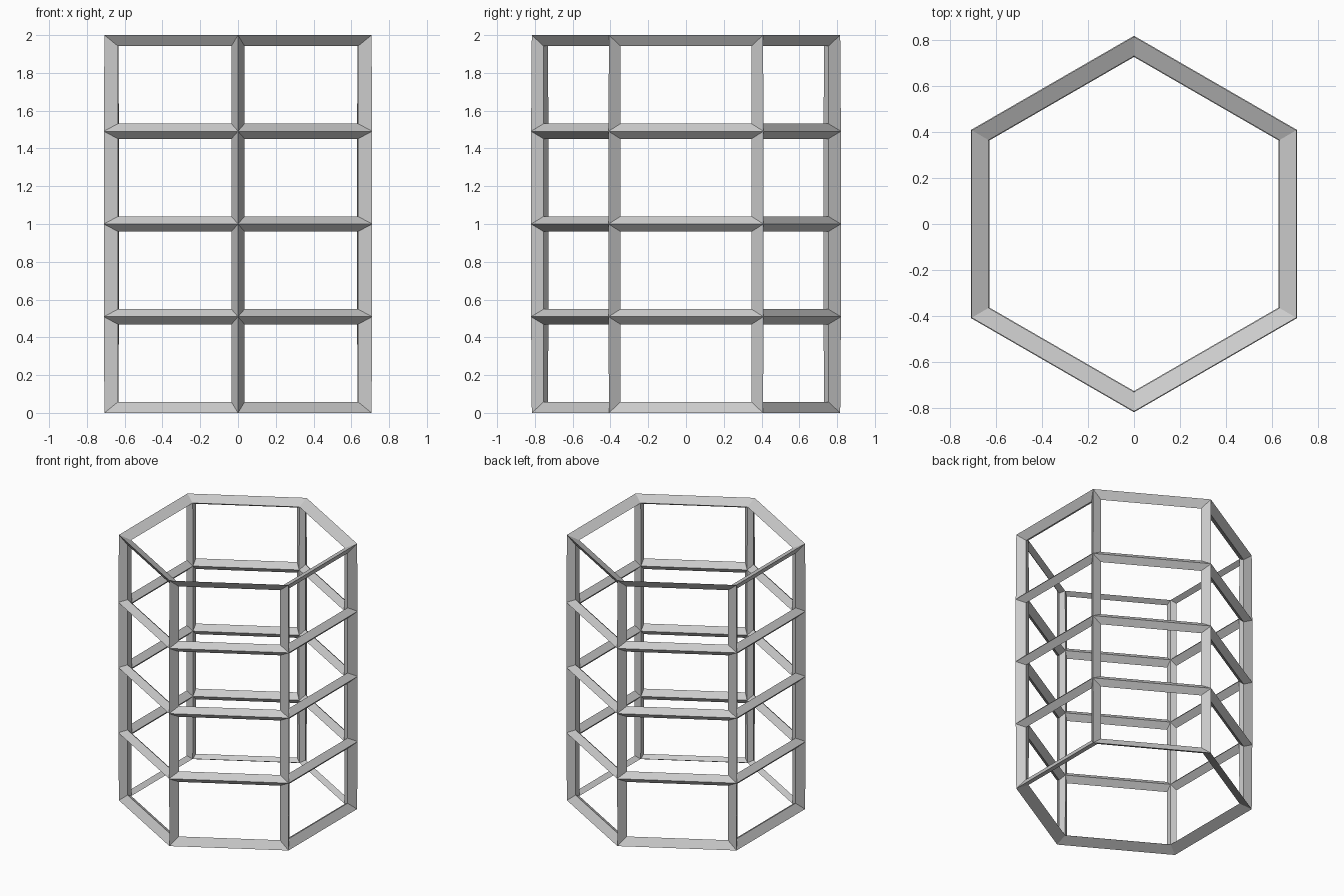
import bpy, bmesh
from math import sin, cos, pi
from mathutils import Vector

if "Cube" in bpy.data.objects:
    bpy.data.objects.remove(bpy.data.objects["Cube"])

SIDES, ROWS = 6, 4
R = 0.774          # centre-line radius of the posts
T = 0.04           # half thickness of the struts
TIP = 0.018        # vertical lean of the end rings
STEP = (2 - 2 * TIP) / ROWS

bm = bmesh.new()


def node(i, k, side):
    """Lattice point: side +1 outer ridge, 0 centre line, -1 inner ridge."""
    a = pi / 2 + i * 2 * pi / SIDES
    lean = TIP * ((k == ROWS) - (k == 0))
    off = 0.0424 if lean else T / cos(pi / 6)
    r = R + side * off
    return Vector((r * cos(a), r * sin(a), TIP + k * STEP + side * lean))


outer = [[bm.verts.new(node(i, k, 1)) for k in range(ROWS + 1)] for i in range(SIDES)]
inner = [[bm.verts.new(node(i, k, -1)) for k in range(ROWS + 1)] for i in range(SIDES)]

# Window openings: bevelled outer and inner frames around every panel
for i in range(SIDES):
    j = (i + 1) % SIDES
    along = (node(j, 0, 0) - node(i, 0, 0)).normalized() * T
    up = Vector((0, 0, T))
    for k in range(ROWS):
        corners = [(i, k, 1, 1), (j, k, -1, 1), (j, k + 1, -1, -1), (i, k + 1, 1, -1)]
        hole = [bm.verts.new(node(c, l, 0) + along * s + up * u) for c, l, s, u in corners]
        for n in range(4):
            m = (n + 1) % 4
            (a, ka), (b, kb) = corners[n][:2], corners[m][:2]
            bm.faces.new((outer[a][ka], outer[b][kb], hole[m], hole[n]))
            bm.faces.new((inner[b][kb], inner[a][ka], hole[n], hole[m]))
    # Closing faces of the top and bottom rings
    for k in (0, ROWS):
        bm.faces.new((outer[i][k], inner[i][k], inner[j][k], outer[j][k]))

bmesh.ops.recalc_face_normals(bm, faces=bm.faces)
mesh = bpy.data.meshes.new("hexagonal_lattice_frame")
bm.to_mesh(mesh)
bm.free()
frame = bpy.data.objects.new("hexagonal_lattice_frame", mesh)
bpy.context.collection.objects.link(frame)
